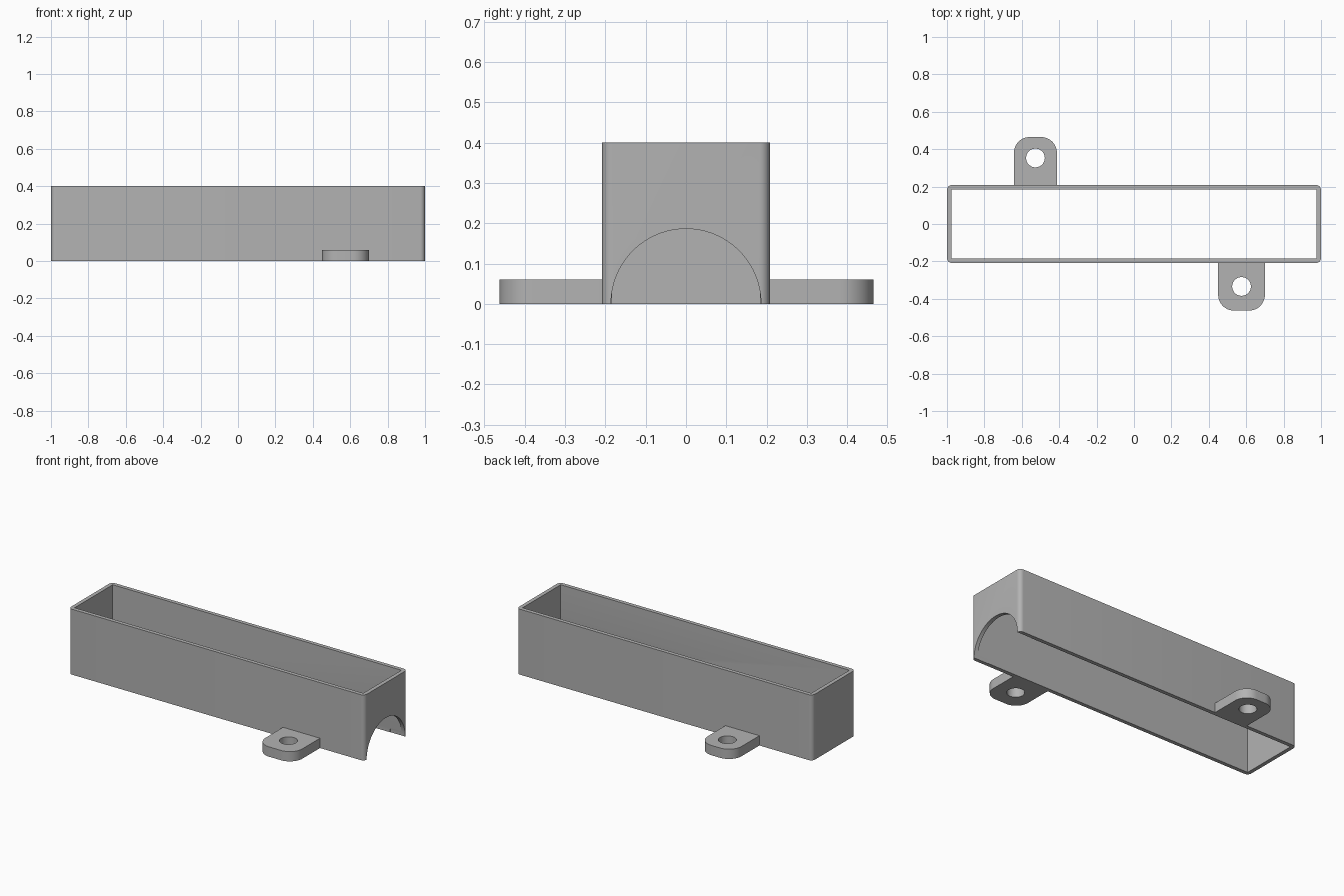
import bpy, bmesh, math
from mathutils import Matrix

if "Cube" in bpy.data.objects:
    bpy.data.objects.remove(bpy.data.objects["Cube"])

grey = bpy.data.materials.new("mid_grey")
grey.use_nodes = True
colour = (0.45, 0.45, 0.45, 1)
grey.diffuse_color = colour
grey.node_tree.nodes["Principled BSDF"].inputs["Base Color"].default_value = colour

HALF_Y, HEIGHT, WALL = 0.208, 0.4, 0.024
TAB_HEIGHT, HOLE_RADIUS = 0.06, 0.05


def add_object(name, bm):
    bmesh.ops.recalc_face_normals(bm, faces=bm.faces)
    mesh = bpy.data.meshes.new(name)
    bm.to_mesh(mesh)
    bm.free()
    mesh.materials.append(grey)
    obj = bpy.data.objects.new(name, mesh)
    bpy.context.collection.objects.link(obj)
    return obj


def rounded_block(name, x0, x1, y0, y1, z0, z1, radii, steps=8):
    """Upright block; radii run counter-clockwise from the x0, y0 corner."""
    bm = bmesh.new()
    points = []
    corners = [(x0, y0, 1, 1), (x1, y0, -1, 1), (x1, y1, -1, -1), (x0, y1, 1, -1)]
    for i, ((x, y, sx, sy), r) in enumerate(zip(corners, radii)):
        for k in range(steps + 1 if r else 1):
            a = math.pi + (i + k / steps) * math.pi / 2
            points.append((x + sx * r + r * math.cos(a), y + sy * r + r * math.sin(a), z0))
    face = bm.faces.new([bm.verts.new(p) for p in points])
    top = bmesh.ops.extrude_face_region(bm, geom=[face])["geom"]
    verts = [g for g in top if isinstance(g, bmesh.types.BMVert)]
    bmesh.ops.translate(bm, verts=verts, vec=(0, 0, z1 - z0))
    return add_object(name, bm)


def cylinder(name, radius, depth, matrix, segments):
    bm = bmesh.new()
    bmesh.ops.create_cone(bm, cap_ends=True, segments=segments, radius1=radius,
                          radius2=radius, depth=depth, matrix=matrix)
    return add_object(name, bm)


def cut(obj, cutter):
    cutter.hide_render = True
    mod = obj.modifiers.new("cut", "BOOLEAN")
    mod.operation, mod.solver, mod.object = "DIFFERENCE", "EXACT", cutter
    bpy.context.view_layer.objects.active = obj
    bpy.ops.object.modifier_apply(modifier=mod.name)
    bpy.data.objects.remove(cutter)


def smooth(obj):
    bpy.ops.object.select_all(action="DESELECT")
    obj.select_set(True)
    bpy.context.view_layer.objects.active = obj
    bpy.ops.object.shade_smooth_by_angle(angle=math.radians(30))


# Open-ended box frame with softened vertical corners
frame = rounded_block("box_frame", -1, 1, -HALF_Y, HALF_Y, 0, HEIGHT, [0.026] * 4)
cut(frame, rounded_block("inside_cutter", WALL - 1, 1 - WALL, WALL - HALF_Y,
                         HALF_Y - WALL, -0.1, HEIGHT + 0.1, [0] * 4))

# Half-round opening in the left end wall
cut(frame, cylinder("arch_cutter", 0.186, 0.2,
                    Matrix.Translation((1, 0, 0)) @ Matrix.Rotation(math.pi / 2, 4, "Y"), 96))
smooth(frame)

# Screw tabs: name, centre x, width, side, outer end, hole y, corner radius
for name, x, width, side, end, hole_y, r in (
        ("front_tab", 0.575, 0.25, -1, 0.463, 0.334, 0.085),
        ("back_tab", -0.527, 0.23, 1, 0.465, 0.353, 0.085)):
    root = HALF_Y - WALL / 2
    y0, y1 = sorted((side * root, side * end))
    radii = [r, r, 0, 0] if side < 0 else [0, 0, r, r]
    tab = rounded_block(name, x - width / 2, x + width / 2, y0, y1, 0, TAB_HEIGHT, radii, 12)
    cut(tab, cylinder("hole_cutter", HOLE_RADIUS, 0.3,
                      Matrix.Translation((x, side * hole_y, 0)), 48))
    smooth(tab)
